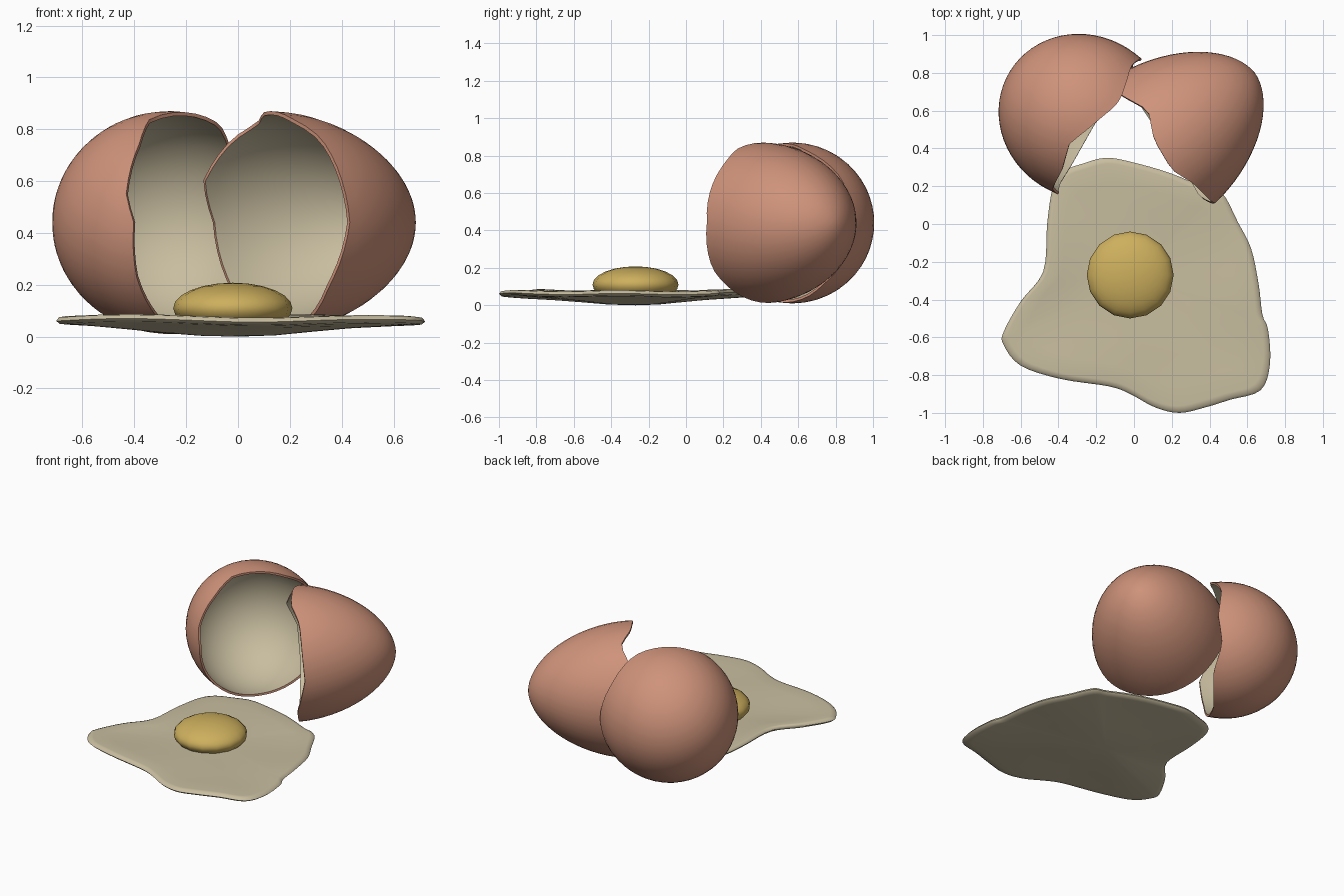
import bpy
import bmesh
from math import sin, cos, pi, radians, sqrt
from mathutils import Vector

cube = bpy.data.objects.get("Cube")
if cube:
    bpy.data.objects.remove(cube, do_unlink=True)


def material(name, rgb):
    mat = bpy.data.materials.new(name)
    mat.use_nodes = True
    color = (*rgb, 1)
    mat.diffuse_color = color
    bsdf = next(n for n in mat.node_tree.nodes if n.type == "BSDF_PRINCIPLED")
    bsdf.inputs["Base Color"].default_value = color
    bsdf.inputs["Roughness"].default_value = 0.6
    return mat


shell_brown = material("shell_brown", (0.62, 0.29, 0.195))
cream = material("cream", (0.58, 0.51, 0.35))
yolk_yellow = material("yolk_yellow", (0.61, 0.43, 0.11))


def add_object(name, bm, mats):
    mesh = bpy.data.meshes.new(name)
    bm.to_mesh(mesh)
    bm.free()
    for mat in mats:
        mesh.materials.append(mat)
    obj = bpy.data.objects.new(name, mesh)
    bpy.context.collection.objects.link(obj)
    return obj


def activate(obj):
    bpy.ops.object.select_all(action="DESELECT")
    obj.select_set(True)
    bpy.context.view_layer.objects.active = obj


def bridge(bm, loop_a, loop_b):
    n = len(loop_a)
    for i in range(n):
        j = (i + 1) % n
        bm.faces.new((loop_a[i], loop_a[j], loop_b[j], loop_b[i]))


def fan(bm, tip, loop):
    for i in range(len(loop)):
        bm.faces.new((tip, loop[i], loop[(i + 1) % len(loop)]))


# Egg shell halves: one egg profile, each half ends in a jagged rim
RADIUS, BLUNT, POINTED = 0.43, 0.46, 0.65


def egg_radius(a):
    if a < 0:
        return RADIUS * sqrt(max(0, 1 - (a / BLUNT) ** 2))
    return RADIUS * max(0, 1 - (a / POINTED) ** 1.8) ** 0.55


def rim_offset(keys, angle):
    for (a0, e0), (a1, e1) in zip(keys, keys[1:] + [(360, keys[0][1])]):
        if a0 <= angle <= a1:
            return e0 + (e1 - e0) * (angle - a0) / (a1 - a0)


def shell_half(name, middle, axis, side, pole, jags, segments=48, rings=18):
    middle, axis, side = Vector(middle), Vector(axis).normalized(), Vector(side).normalized()
    up = Vector((0, 0, 1))
    bm = bmesh.new()
    tip = bm.verts.new(middle + axis * pole)
    loops = []
    for i in range(1, rings + 1):
        ease = 1 - cos(i / rings * pi / 2)
        loop = []
        for k in range(segments):
            angle = 360 * k / segments
            rim = 0.1 + rim_offset(jags, angle)
            a = pole + (rim - pole) * ease
            around = side * cos(radians(angle)) + up * sin(radians(angle))
            loop.append(bm.verts.new(middle + axis * a + around * egg_radius(a)))
        loops.append(loop)
    fan(bm, tip, loops[0])
    for a, b in zip(loops, loops[1:]):
        bridge(bm, a, b)
    for face in bm.faces:
        face.normal_update()
        if face.normal.dot(face.calc_center_median() - middle) < 0:
            face.normal_flip()
    obj = add_object(name, bm, (shell_brown, cream))
    # Wall thickness with a cream lining
    wall = obj.modifiers.new("wall", "SOLIDIFY")
    wall.thickness = 0.014
    wall.offset = -1
    wall.material_offset = 1
    activate(obj)
    bpy.ops.object.modifier_apply(modifier="wall")
    bpy.ops.object.shade_smooth_by_angle(angle=radians(40))


blunt_jags = [(0, 0), (33, -.03), (60, .01), (70, .015), (97, -.05), (112, -.09), (134, -.05),
              (165, -.04), (180, 0), (210, -.02), (234, -.02), (270, -.03), (310, .01), (335, -.03)]
pointed_jags = [(0, -.05), (22, -.12), (47, -.07), (65, -.02), (85, -.09), (110, -.11), (130, -.06),
                (158, -.045), (180, -.03), (215, -.075), (240, -.06), (270, -.05), (325, -.03)]
shell_half("shell_blunt_half", (-.265, .568, .44), (.85, -.527, 0), (.527, .85, 0), -BLUNT, blunt_jags)
shell_half("shell_pointed_half", (.12, .41, .44), (.8, .6, 0), (-.6, .8, 0), POINTED, pointed_jags)

# Egg white: a freeform outline lofted inward over a thin, sagging section
outline = [(-.27, .32), (-.15, .35), (-.02, .33), (.19, .27), (.38, .19), (.47, .16), (.55, .01),
           (.62, -.13), (.66, -.32), (.68, -.48), (.71, -.56), (.72, -.74), (.67, -.88), (.51, -.93),
           (.38, -.97), (.24, -1), (.11, -.97), (-.02, -.9), (-.13, -.86), (-.39, -.82), (-.6, -.75),
           (-.69, -.64), (-.69, -.57), (-.6, -.41), (-.48, -.25), (-.46, 0), (-.43, .19), (-.37, .28)]


def smooth_loop(points, steps=4):
    n = len(points)
    result = []
    for i in range(n):
        p0, p1, p2, p3 = (Vector(points[(i + k) % n]) for k in (-1, 0, 1, 2))
        for s in range(steps):
            t = s / steps
            result.append(p1 + (p2 - p0) * (t / 2) + (p0 * 2 - p1 * 5 + p2 * 4 - p3) * (t * t / 2)
                          + (p1 * 3 - p0 - p2 * 3 + p3) * (t ** 3 / 2))
    return result


def ripple(x, y):
    return 0.004 * sin(7 * x + 2 * y) + 0.003 * sin(9 * y - 4 * x + 1)


heart = Vector((0, -.27))
edge = smooth_loop(outline)
section = [(.2, .005), (.4, .016), (.6, .028), (.8, .04), (.93, .047), (.98, .051), (1, .063),
           (.985, .077), (.95, .08), (.8, .077), (.6, .073), (.4, .07), (.2, .068)]
bm = bmesh.new()
loops = []
for scale, z in section:
    loop = []
    for p in edge:
        q = heart + (p - heart) * scale
        loop.append(bm.verts.new((q.x, q.y, z + ripple(q.x, q.y) * min(1, scale * 1.3))))
    loops.append(loop)
for a, b in zip(loops, loops[1:]):
    bridge(bm, a, b)
fan(bm, bm.verts.new((*heart, 0)), loops[0])
fan(bm, bm.verts.new((*heart, .068)), loops[-1])
bmesh.ops.recalc_face_normals(bm, faces=bm.faces)
white = add_object("egg_white", bm, (cream,))
activate(white)
bpy.ops.object.shade_smooth_by_angle(angle=radians(60))

# Yolk: a flattened sphere resting in the white
bpy.ops.mesh.primitive_uv_sphere_add(segments=16, ring_count=12, radius=1, location=(-.02, -.27, .11))
yolk = bpy.context.object
yolk.name = "yolk"
yolk.scale = (.23, .23, .098)
yolk.data.materials.append(yolk_yellow)
bpy.ops.object.shade_smooth_by_angle(angle=radians(60))
